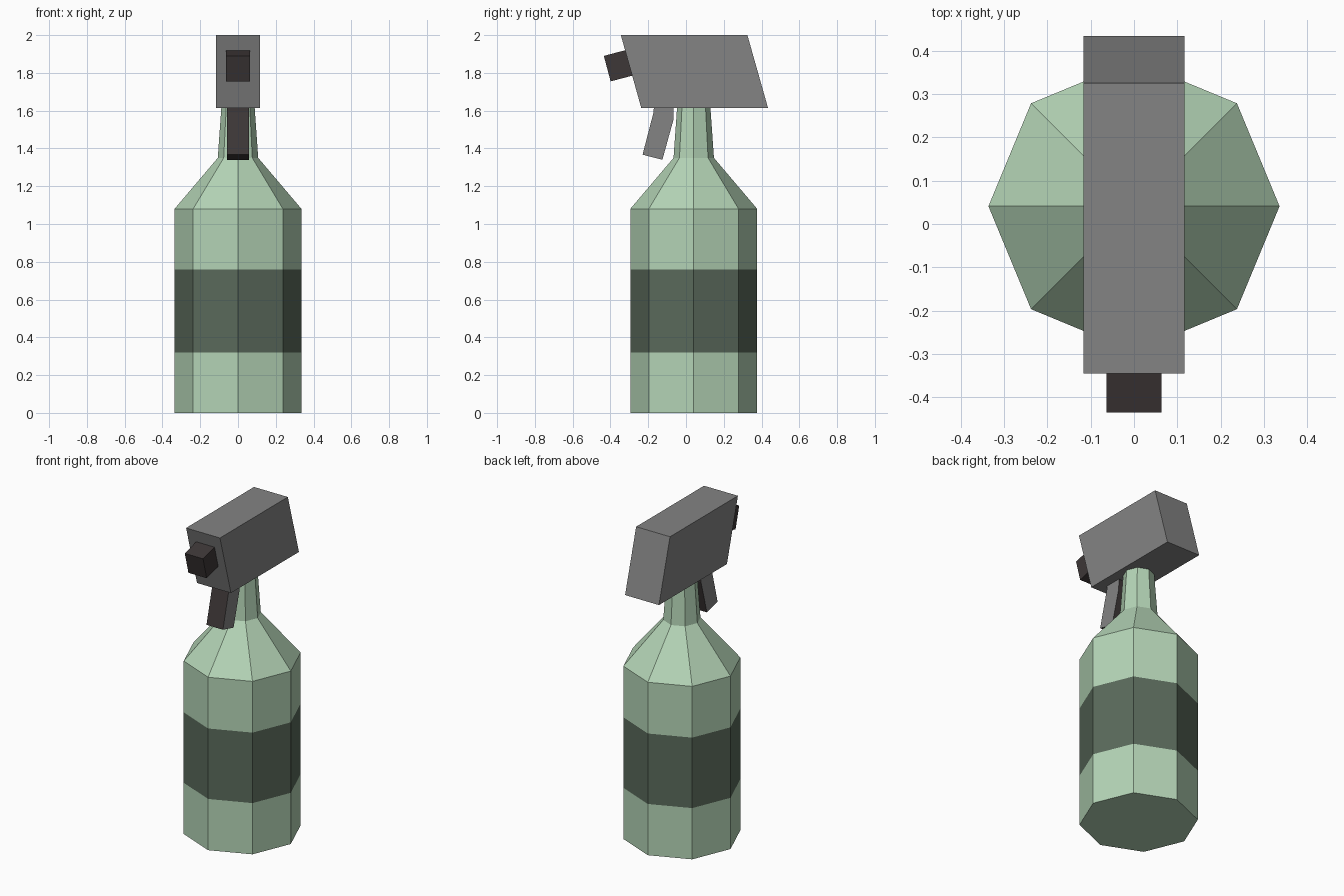
import bpy, bmesh, math

if "Cube" in bpy.data.objects:
    bpy.data.objects.remove(bpy.data.objects["Cube"])


def material(name, rgb):
    """Flat colour from 0-255 sRGB values."""
    m = bpy.data.materials.new(name)
    lin = [((c / 255 + 0.055) / 1.055) ** 2.4 for c in rgb]
    m.diffuse_color = (*lin, 1)
    m.use_nodes = True
    m.node_tree.nodes["Principled BSDF"].inputs["Base Color"].default_value = m.diffuse_color
    return m


GREEN = material("pale_green", (180, 212, 182))
LABEL = material("dark_green", (90, 106, 91))
GREY = material("grey", (131, 131, 131))
DARK = material("charcoal", (61, 55, 55))


def make_object(name, bm, mats):
    bmesh.ops.recalc_face_normals(bm, faces=bm.faces)
    me = bpy.data.meshes.new(name)
    bm.to_mesh(me)
    bm.free()
    for m in mats:
        me.materials.append(m)
    ob = bpy.data.objects.new(name, me)
    bpy.context.collection.objects.link(ob)
    return ob


def extrude_profile(name, profile, half_width, mats):
    """Side outline in (y, z), extruded symmetrically along x.
    Side faces get slot 0, rim faces the last slot."""
    bm = bmesh.new()
    left = [bm.verts.new((-half_width, y, z)) for y, z in profile]
    right = [bm.verts.new((half_width, y, z)) for y, z in profile]
    bm.faces.new(left)
    bm.faces.new(right[::-1])
    n = len(profile)
    for i in range(n):
        j = (i + 1) % n
        f = bm.faces.new((left[i], right[i], right[j], left[j]))
        f.material_index = len(mats) - 1
    return make_object(name, bm, mats)


# Bottle: eight-sided lathe with a label band
SIDES, CENTRE_Y = 8, 0.041
rings = [(0.336, 0), (0.336, 0.32), (0.336, 0.76), (0.336, 1.08),
         (0.107, 1.35), (0.088, 1.62)]
bm = bmesh.new()
loops = []
for r, z in rings:
    angles = [2 * math.pi * i / SIDES for i in range(SIDES)]
    loops.append([bm.verts.new((r * math.cos(a), CENTRE_Y + r * math.sin(a), z))
                  for a in angles])
for k in range(len(loops) - 1):
    lo, hi = loops[k], loops[k + 1]
    for i in range(SIDES):
        j = (i + 1) % SIDES
        f = bm.faces.new((lo[i], lo[j], hi[j], hi[i]))
        f.material_index = 1 if k == 1 else 0
bm.faces.new(loops[0][::-1])
bm.faces.new(loops[-1])
make_object("bottle", bm, [GREEN, LABEL])

# Slanted spray head
extrude_profile("spray_head",
                [(-0.345, 2.0), (0.325, 2.0), (0.434, 1.615), (-0.237, 1.615)],
                0.117, [GREY])

# Nozzle, square to the slanted front of the head
extrude_profile("nozzle",
                [(-0.435, 1.89), (-0.31, 1.923), (-0.274, 1.788), (-0.399, 1.755)],
                0.063, [DARK])

# Bent trigger: grey sides, charcoal rim
extrude_profile("trigger",
                [(-0.17, 1.62), (-0.172, 1.59), (-0.23, 1.367), (-0.125, 1.34),
                 (-0.067, 1.55), (-0.065, 1.62)],
                0.057, [GREY, DARK])
